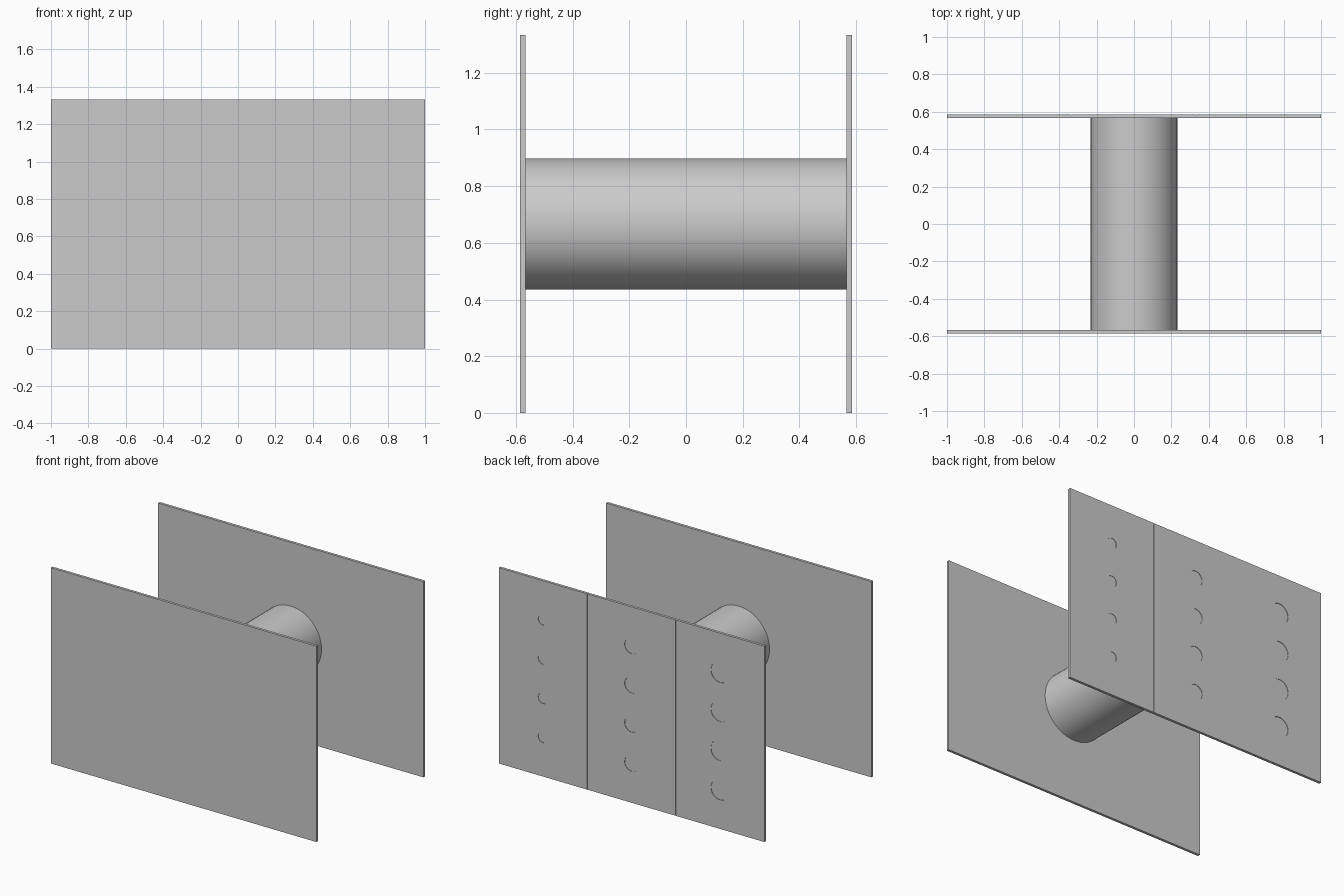
import bpy
import math

cube = bpy.data.objects.get("Cube")
if cube:
    bpy.data.objects.remove(cube, do_unlink=True)

WIDTH, HEIGHT, THICK = 2.0, 1.333, 0.018
FACE_Y = 0.585                     # outer face of each panel
MID_Z = HEIGHT / 2
RELIEF = 0.003                     # depth of the shallow recesses

grey = bpy.data.materials.new("plain grey")
grey.use_nodes = True
colour = (0.6, 0.6, 0.6, 1)
grey.diffuse_color = colour
grey.node_tree.nodes["Principled BSDF"].inputs["Base Color"].default_value = colour


def finish(name):
    obj = bpy.context.object
    obj.name = name
    obj.data.materials.append(grey)
    return obj


def box(name, size, location):
    bpy.ops.mesh.primitive_cube_add(size=1, location=location)
    obj = finish(name)
    obj.scale = size
    bpy.ops.object.transform_apply(location=False, rotation=False, scale=True)
    return obj


def rod(name, radius, length, location, sides):
    bpy.ops.mesh.primitive_cylinder_add(
        vertices=sides, radius=radius, depth=length,
        location=location, rotation=(math.pi / 2, 0, 0))
    return finish(name)


# Two upright panels
panel_y = FACE_Y - THICK / 2
box("front_panel", (WIDTH, THICK, HEIGHT), (0, -panel_y, MID_Z))
back = box("back_panel", (WIDTH, THICK, HEIGHT), (0, panel_y, MID_Z))

# Round bar joining the panels
bar = rod("connecting_bar", 0.232, 2 * (FACE_Y - THICK), (0, 0, MID_Z), 48)
bpy.ops.object.shade_smooth_by_angle(angle=math.radians(40))

# Cutters: two seams, and three columns of round recesses growing in size
cutters = []
for side in (-1, 1):
    cutters.append(box("seam_cutter", (0.004, 2 * RELIEF, HEIGHT + 0.1),
                       (side * WIDTH / 6, FACE_Y, MID_Z)))
for column, radius in zip((1, 0, -1), (0.037, 0.053, 0.07)):
    for row in range(1, 5):
        cutters.append(rod("recess_cutter", radius, 2 * RELIEF,
                           (column * WIDTH / 3, FACE_Y, row * HEIGHT / 5), 32))

# Join the cutters and cut them from the outer face of the back panel
bpy.ops.object.select_all(action="DESELECT")
for cutter in cutters:
    cutter.select_set(True)
bpy.context.view_layer.objects.active = cutters[0]
bpy.ops.object.join()
helper = bpy.context.object
helper.name = "back_relief_cutter"

cut = back.modifiers.new("relief", "BOOLEAN")
cut.operation = "DIFFERENCE"
cut.solver = "EXACT"
cut.object = helper
bpy.context.view_layer.objects.active = back
bpy.ops.object.modifier_apply(modifier=cut.name)
bpy.data.objects.remove(helper, do_unlink=True)
